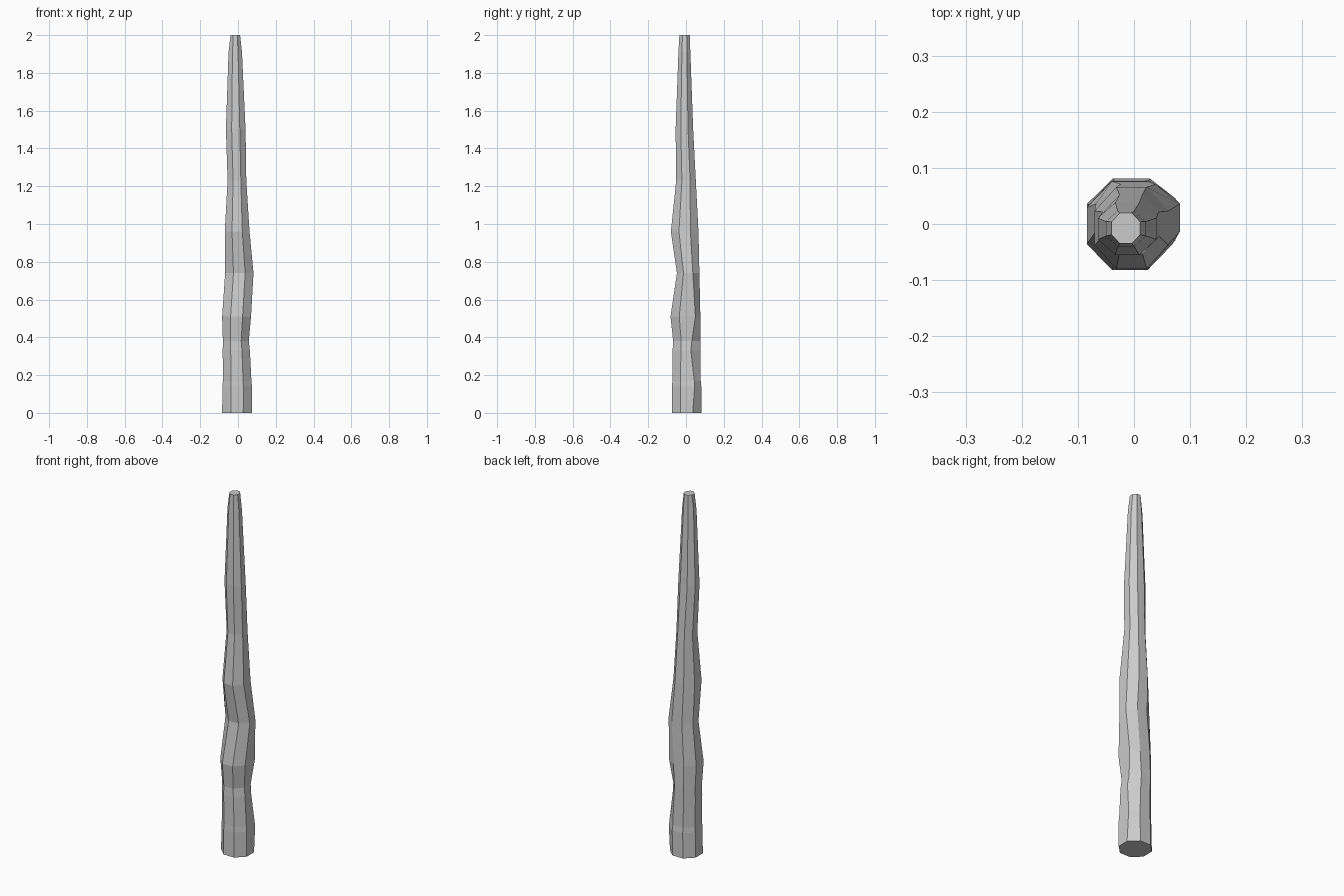
import bpy
import bmesh
from math import cos, sin, pi

if "Cube" in bpy.data.objects:
    bpy.data.objects.remove(bpy.data.objects["Cube"])

SIDES = 8

# Ring sections: height, x min, x max, y min, y max, sideways shift of the back corner on +x
RINGS = [
    (0.00, -0.084, 0.074, -0.074, 0.081, 0.0),
    (0.14, -0.082, 0.074, -0.074, 0.081, 0.01),
    (0.17, -0.080, 0.071, -0.072, 0.078, 0.01),
    (0.33, -0.081, 0.063, -0.071, 0.077, -0.008),
    (0.38, -0.080, 0.057, -0.068, 0.077, -0.004),
    (0.51, -0.084, 0.069, -0.082, 0.076, 0.02),
    (0.74, -0.068, 0.082, -0.048, 0.071, 0.0),
    (0.96, -0.070, 0.061, -0.080, 0.066, 0.0),
    (1.23, -0.055, 0.044, -0.052, 0.052, 0.0),
    (1.50, -0.064, 0.040, -0.055, 0.038, 0.0),
    (1.91, -0.050, 0.021, -0.040, 0.023, 0.0),
    (2.00, -0.040, 0.011, -0.035, 0.020, 0.0),
]


def add_ring(bm, z, x0, x1, y0, y1, shift):
    """Flat-sided octagon that fills the given extents."""
    verts = []
    for i in range(SIDES):
        a = (i + 0.5) * 2 * pi / SIDES
        grow = 0.5 / cos(pi / SIDES)
        x = (x0 + x1) / 2 + (x1 - x0) * grow * cos(a)
        y = (y0 + y1) / 2 + (y1 - y0) * grow * sin(a)
        verts.append(bm.verts.new((x, y + (shift if i == 0 else 0), z)))
    return verts


# Single flat grey
grey = bpy.data.materials.new("plain grey")
grey.use_nodes = True
color = (0.6, 0.6, 0.6, 1)
grey.diffuse_color = color
grey.node_tree.nodes["Principled BSDF"].inputs["Base Color"].default_value = color

# Tapering, gnarled shaft lofted through the rings
bm = bmesh.new()
rings = [add_ring(bm, *r) for r in RINGS]
for low, high in zip(rings, rings[1:]):
    for i in range(SIDES):
        j = (i + 1) % SIDES
        bm.faces.new((low[i], low[j], high[j], high[i]))
bm.faces.new(rings[0][::-1])
bm.faces.new(rings[-1])
bmesh.ops.recalc_face_normals(bm, faces=bm.faces)
mesh = bpy.data.meshes.new("gnarled_shaft")
bm.to_mesh(mesh)
bm.free()
mesh.materials.append(grey)
shaft = bpy.data.objects.new("gnarled_shaft", mesh)
bpy.context.collection.objects.link(shaft)
